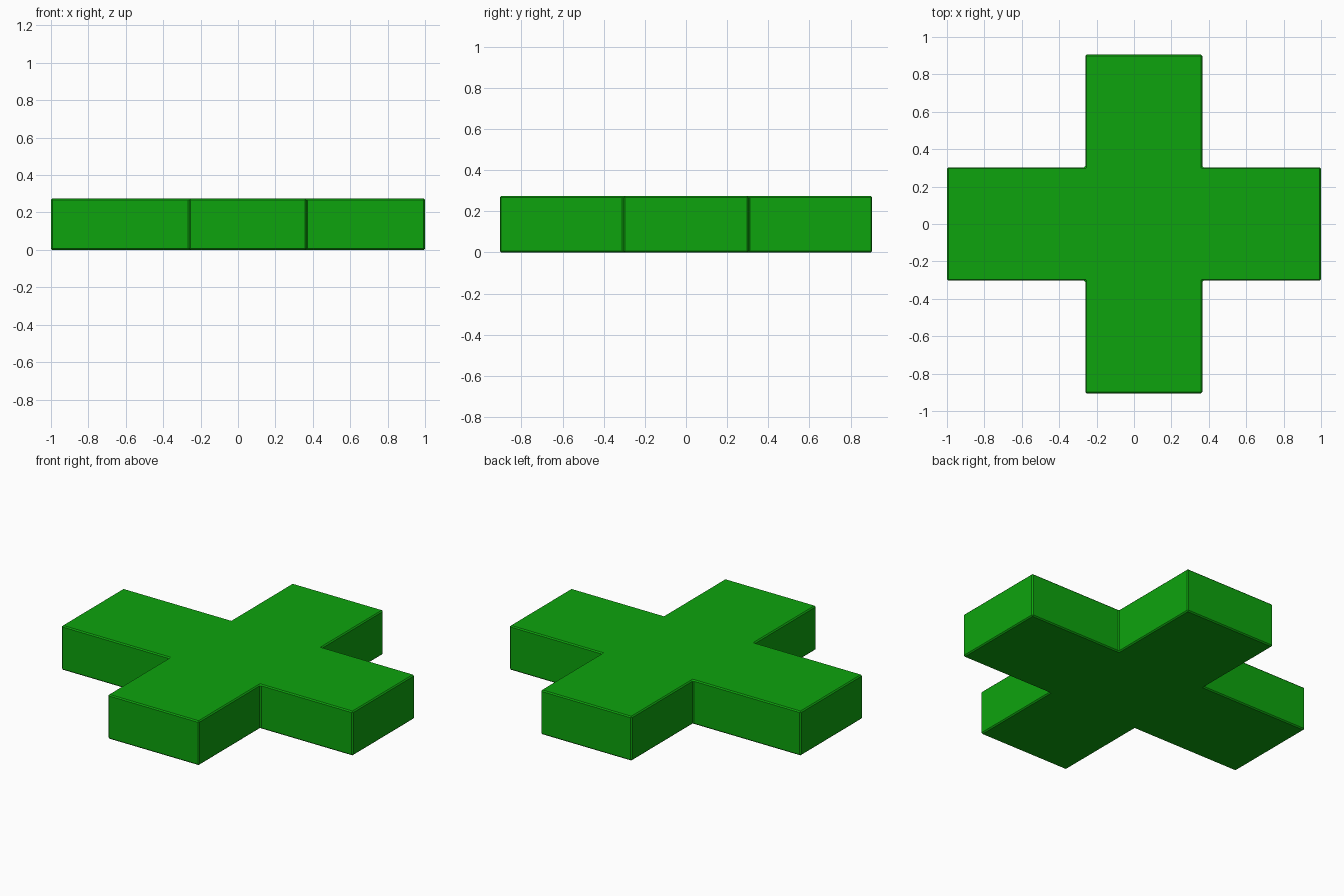
import bpy
import bmesh

cube = bpy.data.objects.get("Cube")
if cube:
    bpy.data.objects.remove(cube, do_unlink=True)

# Green material
green = bpy.data.materials.new("green")
green.use_nodes = True
color = (0.004, 0.37, 0.004, 1.0)
green.diffuse_color = color
green.node_tree.nodes["Principled BSDF"].inputs["Base Color"].default_value = color

# Cross outline: long bar along x, crossbar set slightly toward +x
END_X, END_Y, HEIGHT = 1.0, 0.905, 0.275
LEFT, RIGHT, ARM = -0.26, 0.365, 0.303
outline = [
    (LEFT, -END_Y), (RIGHT, -END_Y), (RIGHT, -ARM), (END_X, -ARM),
    (END_X, ARM), (RIGHT, ARM), (RIGHT, END_Y), (LEFT, END_Y),
    (LEFT, ARM), (-END_X, ARM), (-END_X, -ARM), (LEFT, -ARM),
]

# Extrude the outline into a slab
bm = bmesh.new()
base = bm.faces.new([bm.verts.new((x, y, 0)) for x, y in outline])
extruded = bmesh.ops.extrude_face_region(bm, geom=[base])
top_verts = [g for g in extruded["geom"] if isinstance(g, bmesh.types.BMVert)]
bmesh.ops.translate(bm, verts=top_verts, vec=(0, 0, HEIGHT))
bmesh.ops.recalc_face_normals(bm, faces=bm.faces)

mesh = bpy.data.meshes.new("cross_slab")
bm.to_mesh(mesh)
bm.free()
mesh.materials.append(green)
slab = bpy.data.objects.new("cross_slab", mesh)
bpy.context.collection.objects.link(slab)

# Tiny chamfer on every edge
bevel = slab.modifiers.new("chamfer", 'BEVEL')
bevel.width = 0.007
bevel.segments = 1
bevel.limit_method = 'ANGLE'
